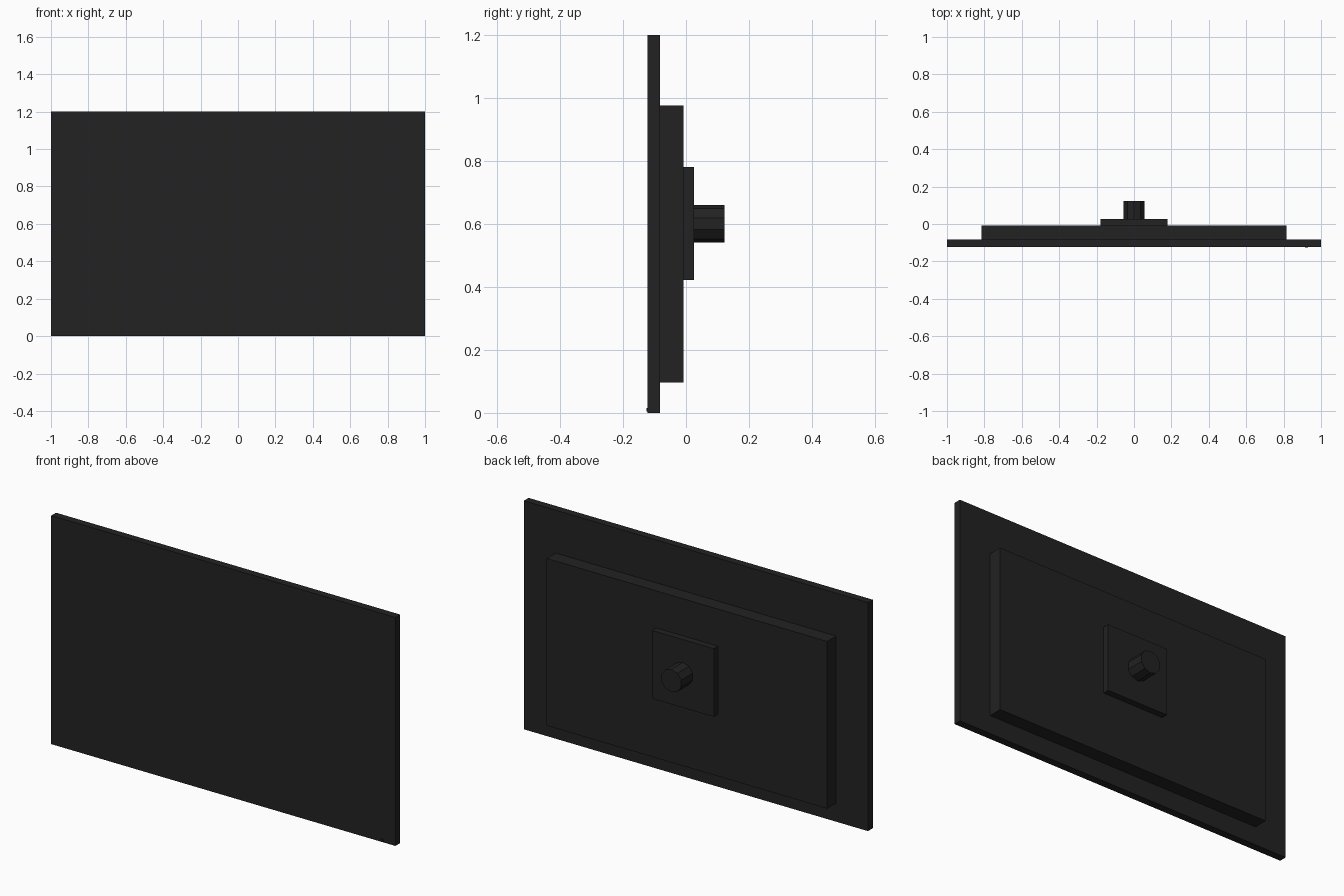
import bpy
import math

cube = bpy.data.objects.get("Cube")
if cube:
    bpy.data.objects.remove(cube, do_unlink=True)


def make_material(name, color):
    mat = bpy.data.materials.new(name)
    mat.use_nodes = True
    mat.diffuse_color = color
    mat.node_tree.nodes["Principled BSDF"].inputs["Base Color"].default_value = color
    return mat


charcoal = make_material("charcoal_plastic", (0.016, 0.016, 0.016, 1))


def finish(name):
    obj = bpy.context.object
    obj.name = name
    obj.data.materials.append(charcoal)
    bpy.ops.object.transform_apply(location=False, rotation=True, scale=True)
    return obj


def box(name, x, y, z):
    """Box from (low, high) extents on each axis."""
    spans = (x, y, z)
    bpy.ops.mesh.primitive_cube_add(size=1, location=[(a + b) / 2 for a, b in spans])
    bpy.context.object.scale = [b - a for a, b in spans]
    return finish(name)


# Screen panel, rear housing and wall mount plate
box("screen_panel", (-1, 1), (-0.122, -0.082), (0, 1.2))
box("rear_housing", (-0.815, 0.815), (-0.082, -0.008), (0.097, 0.975))
box("mount_plate", (-0.18, 0.18), (-0.008, 0.026), (0.422, 0.78))

# Ten-sided mounting stem, pointing backwards
bpy.ops.mesh.primitive_cylinder_add(
    vertices=10, radius=0.06, depth=0.096,
    location=(0, 0.074, 0.6), rotation=(math.pi / 2, 0, 0))
finish("mount_stem")

# Tiny indicator at the lower left corner of the screen
box("indicator", (0.915, 0.931), (-0.125, -0.122), (0.004, 0.016))
